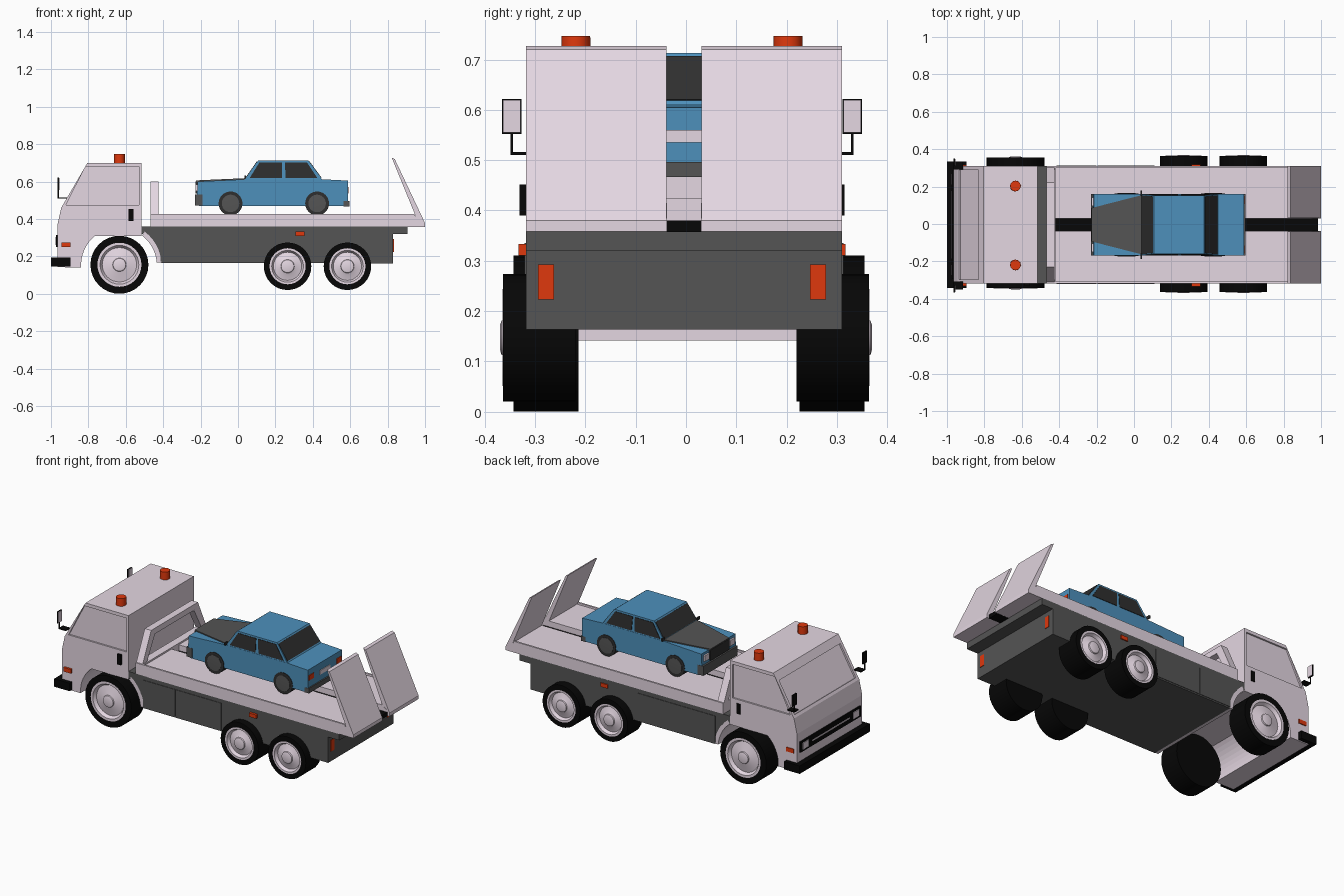
import bpy, bmesh
from math import sin, cos, radians, pi
from mathutils import Vector

if "Cube" in bpy.data.objects:
    bpy.data.objects.remove(bpy.data.objects["Cube"])


def material(name, *rgb):
    m = bpy.data.materials.new(name)
    m.use_nodes = True
    m.diffuse_color = (*rgb, 1)
    m.node_tree.nodes["Principled BSDF"].inputs["Base Color"].default_value = (*rgb, 1)
    return m


PALE = material("pale_paint", .78, .68, .76)
GREY = material("dark_grey", .09, .09, .09)
BLACK = material("black_rubber", .002, .002, .002)
ORANGE = material("orange_lens", .74, .04, .004)
BLUE = material("blue_paint", .075, .28, .5)
GLASS = material("dark_glass", .028, .028, .028)

MID = -.004   # centre line of the body
HALF = .314   # half width of the body


def finish(name, bm, mat, smooth=False):
    bmesh.ops.recalc_face_normals(bm, faces=bm.faces)
    me = bpy.data.meshes.new(name)
    bm.to_mesh(me)
    bm.free()
    me.materials.append(mat)
    ob = bpy.data.objects.new(name, me)
    bpy.context.collection.objects.link(ob)
    if smooth:
        bpy.ops.object.select_all(action="DESELECT")
        ob.select_set(True)
        bpy.context.view_layer.objects.active = ob
        bpy.ops.object.shade_smooth_by_angle(angle=radians(35))
    return ob


def loft(name, a, b, mat):
    """Closed solid between two matching loops."""
    bm = bmesh.new()
    va, vb = [bm.verts.new(p) for p in a], [bm.verts.new(p) for p in b]
    bm.faces.new(va)
    bm.faces.new(vb)
    n = len(a)
    for i in range(n):
        j = (i + 1) % n
        bm.faces.new((va[i], va[j], vb[j], vb[i]))
    return finish(name, bm, mat)


def prism(name, pts, y0, y1, mat):
    return loft(name, [(x, y0, z) for x, z in pts], [(x, y1, z) for x, z in pts], mat)


def box(name, x0, x1, y0, y1, z0, z1, mat):
    return prism(name, [(x0, z0), (x1, z0), (x1, z1), (x0, z1)], y0, y1, mat)


def plate(name, pts, out, mat, t=.005, sink=.002):
    """Sheet raised by t towards the direction out and sunk the other way."""
    p = [Vector(q) for q in pts]
    n = (p[1] - p[0]).cross(p[2] - p[0]).normalized()
    if n.dot(Vector(out)) < 0:
        n = -n
    return loft(name, [q - n * sink for q in p], [q + n * t for q in p], mat)


def recess(target, name, pts, out):
    """Cut a shallow window opening into the target."""
    cutter = plate(name, pts, out, PALE, .03, .01)
    cutter.hide_render = True
    cutter.hide_set(True)
    mod = target.modifiers.new(name, "BOOLEAN")
    mod.operation = "DIFFERENCE"
    mod.solver = "EXACT"
    mod.object = cutter


def lathe(name, profile, centre, axis, mat, n=32):
    """Revolve (radius, offset) points about the y or z axis."""
    bm = bmesh.new()
    rings = []
    for r, d in profile:
        ring = []
        for i in range(n):
            a = 2 * pi * i / n
            v = (r * cos(a), d, r * sin(a)) if axis == "y" else (r * cos(a), r * sin(a), d)
            ring.append(bm.verts.new(Vector(centre) + Vector(v)))
        rings.append(ring)
    for p, q in zip(rings, rings[1:]):
        for i in range(n):
            j = (i + 1) % n
            bm.faces.new((p[i], p[j], q[j], q[i]))
    bm.faces.new(rings[0])
    bm.faces.new(rings[-1])
    return finish(name, bm, mat, True)


def arc(r, a0, a1, steps=8):
    """Points round the front axle."""
    return [(-.634 + r * cos(radians(a0 + (a1 - a0) * i / steps)),
             .152 + r * sin(radians(a0 + (a1 - a0) * i / steps))) for i in range(steps + 1)]


L, R = MID - HALF, MID + HALF

# Cab with the wheel arch cut through its profile
cab = prism("cab", [(-.965, .142), (-.965, .37), (-.945, .46), (-.805, .70), (-.515, .70), (-.515, .31)]
            + arc(.205, 130, 183), L, R, PALE)
prism("rear_mudguard", arc(.2, 53, 4) + arc(.225, 4, 53), L, R, PALE)
prism("chassis", arc(.222, 45, 3) + [(.83, .163), (.83, .32), (.905, .32), (.905, .36), (-.515, .36), (-.515, .32)],
      L, R, GREY)
recess(cab, "windscreen_cutter", [(-.936, L + .02, .475), (-.936, R - .02, .475),
                                  (-.831, R - .02, .655), (-.831, L + .02, .655)], (-1, 0, 1))

# Bumper and grille
box("bumper", -1, -.895, -.342, .334, .147, .195, BLACK)
box("grille", -.972, -.96, MID - .29, MID + .29, .25, .315, BLACK)
box("grille_bar", -.976, -.97, MID - .18, MID + .18, .28, .286, PALE)

for s, side in ((-1, "right"), (1, "left")):
    def yy(d):
        return MID + s * d

    def fit(d):
        # Fittings sit a little to the right of the body centre
        return -.008 + s * d

    # Cab side details
    recess(cab, side + "_window_cutter", [(-.92, yy(HALF), .475), (-.53, yy(HALF), .475),
                                          (-.53, yy(HALF), .68), (-.815, yy(HALF), .68)], (0, s, 0))
    box(side + "_door_handle", -.585, -.56, fit(.30), fit(.323), .39, .452, BLACK)
    box(side + "_front_marker", -.945, -.895, fit(.30), fit(.323), .25, .275, ORANGE)
    box(side + "_headlight", -.977, -.965, yy(.215), yy(.27), .262, .303, PALE)

    # Mirror on a bent arm
    box(side + "_mirror_frame", -.965, -.958, fit(.319), fit(.358), .552, .622, BLACK)
    box(side + "_mirror_glass", -.958, -.955, fit(.321), fit(.356), .555, .620, PALE)
    box(side + "_mirror_post", -.964, -.958, fit(.336), fit(.341), .512, .555, BLACK)
    box(side + "_mirror_arm", -.964, -.915, fit(.30), fit(.341), .510, .516, BLACK)

    # Beacon
    lathe(side + "_beacon", [(.029, .695), (.029, .725), (.0285, .747)], (-.634, fit(.211), 0), "z", ORANGE, 12)

    # Chassis lockers and lamps
    for k, (x0, x1) in enumerate(((-.415, -.20), (-.195, .11))):
        box(f"{side}_locker_{k}", x0, x1, yy(.31), yy(.317), .172, .335, GREY)
    box(side + "_side_marker", .307, .355, fit(.30), fit(.325), .31, .333, ORANGE)
    box(side + "_tail_lamp", .82, .833, fit(.255), fit(.286), .223, .292, ORANGE)

    # Bed half, lip and ramp
    prism(side + "_bed", [(-.468, .358), (1, .358), (1, .38), (.95, .415), (-.468, .415)],
          yy(.034), yy(HALF), PALE)
    box(side + "_bed_lip", -.468, .945, yy(.303), yy(HALF), .41, .426, PALE)
    prism(side + "_ramp", [(.822, .727), (.838, .72), (1, .378), (.95, .415)], yy(.035), yy(HALF), PALE)

    # Sloping headboard leg
    feet = [(yy(HALF), .41), (yy(.272), .41), (yy(.19), .56), (yy(.225), .60)]
    loft(side + "_headboard_leg", [(-.468, *p) for p in feet], [(-.425, *p) for p in feet], PALE)

    # Truck wheels
    for label, x, z, r, out, mid in (("front", -.634, .155, .155, .349, .006), ("middle", .265, .147, .127, .364, 0),
                                     ("rear", .585, .147, .127, .364, 0)):
        rim = r * .76
        name = f"{side}_{label}"
        lathe(name + "_tyre", [(r, s * .22), (r, s * out), (rim, s * out), (rim, s * (out - .03))],
              (x, mid, z), "y", BLACK)
        lathe(name + "_rim", [(rim, s * (out - .03)), (rim, s * (out + .001)), (rim * .88, s * (out + .001)),
                              (rim * .78, s * (out - .018)), (rim * .5, s * (out - .01)), (.036, s * (out - .004)),
                              (.034, s * (out + .003)), (.024, s * (out + .006))], (x, mid, z), "y", PALE)

# Headboard top rail, bed front and centre channel
box("headboard_rail", -.468, -.425, MID - .225, MID + .225, .565, .60, PALE)
box("bed_front", -.468, -.42, L, R, .36, .425, PALE)
box("bed_channel", -.42, .985, MID - .035, MID + .035, .357, .38, BLACK)

# Carried car: body and cabin
W = .164
prism("car_body", [(-.222, .475), (-.215, .60), (.04, .612), (.45, .612), (.588, .605), (.588, .475), (.56, .468),
                   (-.2, .468)], MID - W, MID + W, BLUE)


def ring(x0, x1, w, z):
    return [(x0, MID - w, z), (x1, MID - w, z), (x1, MID + w, z), (x0, MID + w, z)]


loft("car_cabin", ring(.035, .452, .163, .608), ring(.108, .375, .156, .713), BLUE)


def cabin(u, v, s):
    """Point on a cabin side, u along and v up."""
    return (.035 + .073 * v + u * (.417 - .15 * v), MID + s * (.163 - .007 * v), .608 + .105 * v)


for name, u, out in (("car_windscreen", 0, (-1, 0, 1)), ("car_rear_window", 1, (1, 0, 1))):
    pts = [Vector(cabin(u, v, s)) for v, s in ((.1, -1), (.1, 1), (.93, 1), (.93, -1))]
    for p in pts:
        p.y = MID + (p.y - MID) * .97
    plate(name, pts, out, GLASS, .003)

# Dark bonnet, bumpers, grille and number plate
plate("car_bonnet", [(-.225, MID - .09, .60), (.04, MID - .158, .612), (.04, MID + .158, .612),
                     (-.225, MID + .09, .60)], (0, 0, 1), GREY, .006)
box("car_grille", -.227, -.21, MID - .09, MID + .09, .535, .60, GLASS)
box("car_front_bumper", -.23, -.19, MID - .165, MID + .165, .472, .53, GREY)
box("car_rear_bumper", .565, .596, MID - .165, MID + .165, .466, .496, GREY)
box("car_number_plate", .58, .592, MID - .05, MID + .05, .535, .56, PALE)

for s, side in ((-1, "right"), (1, "left")):
    for k, (a, b) in enumerate(((.05, .48), (.53, .95))):
        plate(f"car_{side}_window_{k}", [cabin(a, .1, s), cabin(b, .1, s), cabin(b, .9, s), cabin(a, .9, s)],
              (0, s, 0), GLASS, .003)
    box(f"car_{side}_mirror", .035, .043, MID + s * .155, MID + s * .182, .615, .632, GLASS)
    box(f"car_{side}_headlight", -.226, -.21, MID + s * .1, MID + s * .145, .55, .585, PALE)
    box(f"car_{side}_tail_lamp", .57, .592, MID + s * .11, MID + s * .155, .54, .57, ORANGE)
    for k, x in enumerate((-.04, .423)):
        lathe(f"car_{side}_tyre_{k}", [(.064, s * .11), (.064, s * .167), (.045, s * .167)],
              (x, MID, .483), "y", GLASS, 24)
        lathe(f"car_{side}_wheel_disc_{k}", [(.047, s * .16), (.047, s * .169), (.02, s * .17)],
              (x, MID, .483), "y", GREY, 24)
